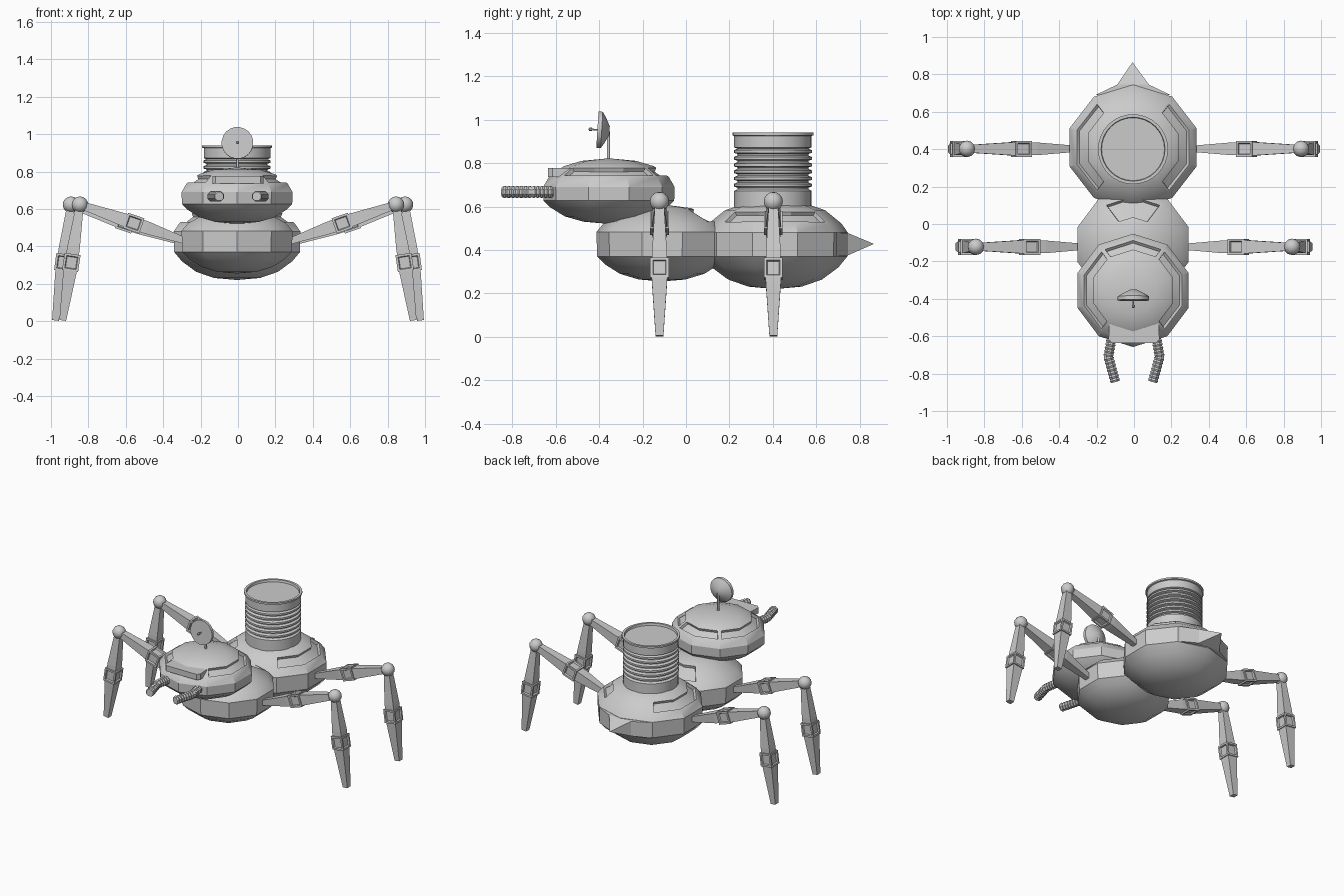
import bpy, bmesh, math
from mathutils import Vector

if "Cube" in bpy.data.objects:
    bpy.data.objects.remove(bpy.data.objects["Cube"])


def finish(bm, name, smooth=None):
    bmesh.ops.recalc_face_normals(bm, faces=bm.faces)
    me = bpy.data.meshes.new(name)
    bm.to_mesh(me)
    bm.free()
    ob = bpy.data.objects.new(name, me)
    bpy.context.collection.objects.link(ob)
    if smooth:
        me.polygons.foreach_set("use_smooth", [True] * len(me.polygons))
        me.set_sharp_from_angle(angle=math.radians(smooth))
    return ob


def skin(bm, rings):
    """Join rings of points; a ring of one point closes to a tip. Returns rows of faces."""
    vs = [[bm.verts.new(p) for p in r] for r in rings]
    rows = []
    for a, b in zip(vs, vs[1:]):
        n = max(len(a), len(b))
        row = []
        for i in range(n):
            q = [a[i % len(a)], a[(i + 1) % len(a)], b[(i + 1) % len(b)], b[i % len(b)]]
            row.append(bm.faces.new(list(dict.fromkeys(q))))
        rows.append(row)
    for r in (vs[0], vs[-1]):
        if len(r) > 2:
            bm.faces.new(r)
    return rows


def lathe(bm, prof, n, centre, sy=1.0):
    cx, cy = centre
    rings = []
    for r, z in prof:
        if r == 0:
            rings.append([(cx, cy, z)])
        else:
            rings.append([(cx + r * math.cos(a), cy + sy * r * math.sin(a), z)
                          for a in (math.pi / 2 + math.tau * i / n for i in range(n))])
    return skin(bm, rings)


def loft(bm, stations, n, up):
    """Skin regular sections (point, radius) along a path."""
    pts = [Vector(p) for p, _ in stations]
    rings = []
    for i, (p, r) in enumerate(stations):
        t = (pts[min(i + 1, len(pts) - 1)] - pts[max(i - 1, 0)]).normalized()
        s = t.cross(Vector(up)).normalized()
        u = s.cross(t)
        rings.append([pts[i] + r * (s * math.cos(a) + u * math.sin(a))
                      for a in (math.tau * (k + 0.5) / n for k in range(n))])
    return skin(bm, rings)


def recess(bm, faces, border, depth):
    bmesh.ops.recalc_face_normals(bm, faces=bm.faces)
    bmesh.ops.inset_region(bm, faces=faces, thickness=border, use_even_offset=True)
    bmesh.ops.inset_region(bm, faces=faces, thickness=0.004, depth=-depth, use_even_offset=True)


def body(name, prof, cy, sy, panel_row, panels):
    bm = bmesh.new()
    rows = lathe(bm, prof, 10, (-0.005, cy), sy)
    for ids in panels:
        recess(bm, [rows[panel_row][i] for i in ids], 0.012, 0.018)
    return finish(bm, name, 30)


LEFT, RIGHT, BACK = (1, 2, 3), (6, 7, 8), (0, 9)

# ten-sided body shells with recessed panels
body("abdomen", [(0, .22), (.13, .231), (.23, .264), (.31, .32), (.354, .37), (.356, .48),
                 (.325, .522), (.245, .583), (.16, .61), (0, .617)], .41, .94, 6, (LEFT, RIGHT))
body("thorax", [(0, .255), (.11, .264), (.2, .29), (.27, .333), (.308, .37), (.312, .483),
                (.275, .525), (.14, .592), (0, .61)], -.11, .97, 6, (BACK,))
body("head", [(0, .52), (.12, .53), (.21, .555), (.28, .597), (.31, .627), (.312, .69),
              (.285, .735), (.215, .785), (.13, .81), (0, .822)], -.355, .97, 6,
     (LEFT, RIGHT, BACK))

# tail spike
bm = bmesh.new()
skin(bm, [[(x * .2 - .005, .69, z) for x, z in ((-1, .37), (1, .37), (1, .48), (-1, .48))],
          [(x * .085 - .005, .745, z) for x, z in ((-1, .375), (1, .375), (1, .478), (-1, .478))],
          [(-.008, .865, .428)]])
finish(bm, "tail_spike")

# ribbed chimney with a shallow recessed top
prof = [(0, .56), (.178, .56), (.178, .672)]
for i in range(6):
    z = .68 + i * .031
    prof += [(.163, z), (.163, z + .007), (.18, z + .012), (.18, z + .024)]
prof += [(.163, .866), (.178, .872), (.178, .925), (.187, .928), (.187, .94),
         (.171, .94), (.168, .925), (0, .925)]
bm = bmesh.new()
lathe(bm, prof, 32, (-.005, .4))
finish(bm, "chimney", 30)

# brow plate over the mouth
bm = bmesh.new()
skin(bm, [[(x * w, y, z) for x, z in ((-1, .737), (1, .737), (1, .777), (-1, .777))]
          for w, y in ((.13, -.5), (.136, -.615), (.12, -.635))])
finish(bm, "brow_plate")

# ribbed mandibles
for s, side in ((-1, "left"), (1, "right")):
    a, b = Vector((s * .115, -.58, .667)), Vector((s * .137, -.71, .667))
    c = Vector((s * .1, -.845, .667))
    path = [a.lerp(b, i / 14) for i in range(14)] + [b.lerp(c, i / 14) for i in range(15)]
    bm = bmesh.new()
    loft(bm, [(p, .03 if i % 2 else .025) for i, p in enumerate(path)], 8, (0, 0, 1))
    finish(bm, side + "_mandible")

# antenna: post, dish and feed
bm = bmesh.new()
lathe(bm, [(.007, .8), (.007, .945)], 8, (-.003, -.357))
finish(bm, "antenna_post", 50)
bm = bmesh.new()
ax = Vector((0, -1, .06)).normalized()
hub = Vector((-.003, -.352, .95))
loft(bm, [(hub + ax * d, r) for d, r in
          ((0, .02), (.02, .06), (.036, .085), (.056, .085), (.054, .078), (.046, .02))],
     20, (0, 0, 1))
finish(bm, "antenna_dish", 35)
bm = bmesh.new()
loft(bm, [(hub + ax * d, r) for d, r in
          ((.04, .004), (.08, .004), (.082, .009), (.092, .009), (.096, .004))], 8, (0, 0, 1))
finish(bm, "antenna_feed", 40)


def limb(name, a, b, w0, w1, up):
    """Tapered square limb with a panelled box joint at the middle."""
    a, b = Vector(a), Vector(b)
    L = (b - a).length
    q = math.sqrt(2)
    h = .046 / L
    bm = bmesh.new()
    loft(bm, [(a, w0 * q), (a.lerp(b, .5 - h - .05), .034 * q), (a.lerp(b, .5 - h), .034 * q)],
         4, up)
    loft(bm, [(a.lerp(b, .5 + h), .036 * q), (a.lerp(b, .5 + h + .05), .034 * q), (b, w1 * q)],
         4, up)
    rows = loft(bm, [(a.lerp(b, .5 - h), .043 * q), (a.lerp(b, .5 + h), .043 * q)], 4, up)
    for f in rows[0]:
        recess(bm, [f], .012, .01)
    return finish(bm, name)


# four legs
for pos, y, hip, knee, foot in (("front", -.122, .27, .845, .937), ("back", .402, .31, .893, .976)):
    for s, side in ((-1, "left"), (1, "right")):
        n = f"{pos}_{side}_"
        K = Vector((s * knee, y, .623))
        limb(n + "upper_leg", (s * hip, y, .425), K, .016, .02, (0, 1, 0))
        limb(n + "lower_leg", K, (s * foot, y, .004), .02, .018, (0, 1, 0))
        bm = bmesh.new()
        bmesh.ops.create_uvsphere(bm, u_segments=12, v_segments=8, radius=.044)
        bmesh.ops.translate(bm, verts=bm.verts, vec=K)
        finish(bm, n + "knee", 30)
